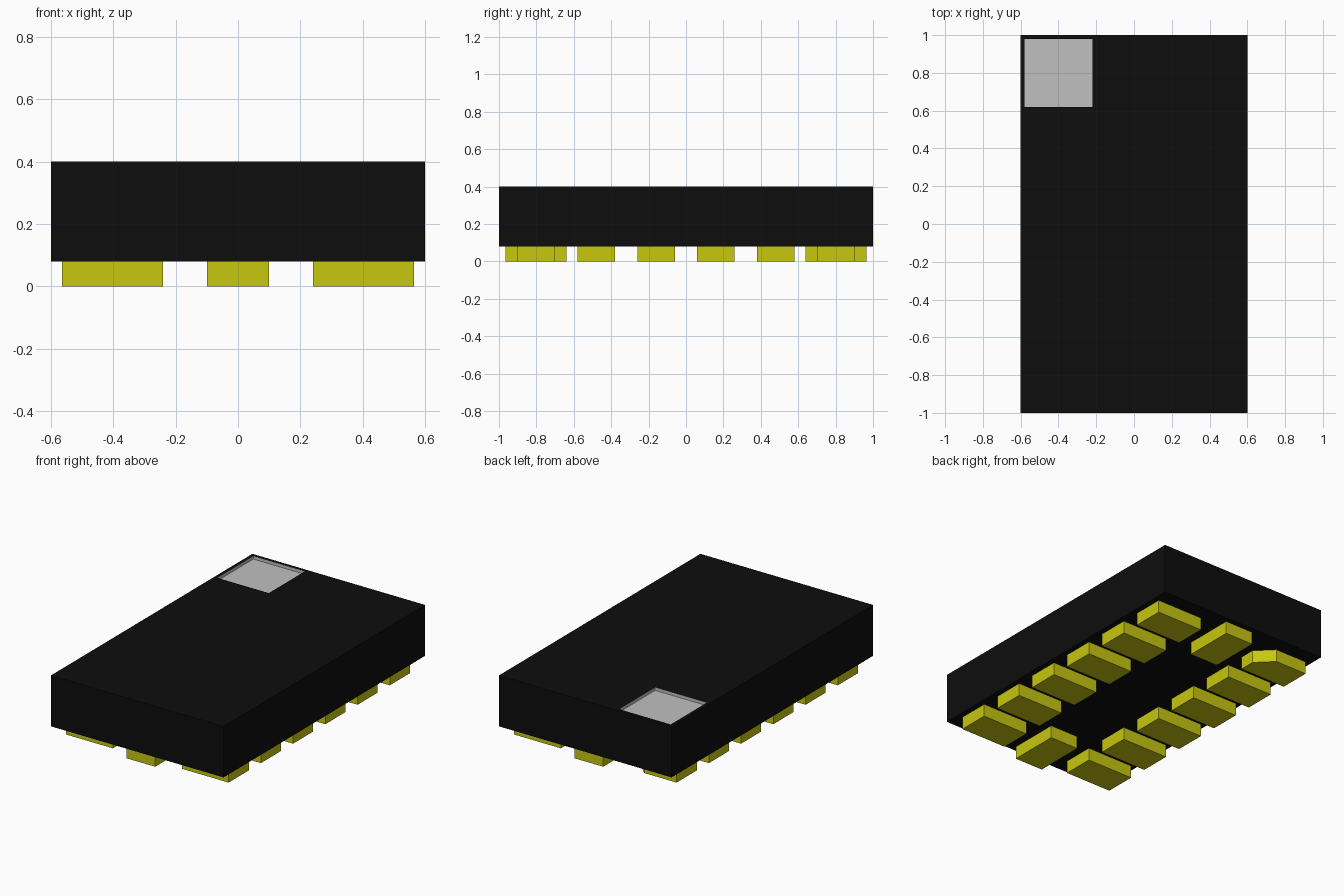
import bpy, bmesh

old = bpy.data.objects.get("Cube")
if old:
    bpy.data.objects.remove(old, do_unlink=True)


def make_material(name, rgb):
    mat = bpy.data.materials.new(name)
    mat.use_nodes = True
    mat.diffuse_color = (*rgb, 1)
    bsdf = next(n for n in mat.node_tree.nodes if n.type == "BSDF_PRINCIPLED")
    bsdf.inputs["Base Color"].default_value = (*rgb, 1)
    return mat


BLACK = make_material("black plastic", (0.004, 0.004, 0.004))
GREY = make_material("light grey mark", (0.53, 0.53, 0.53))
GOLD = make_material("yellow contact", (0.57, 0.57, 0.005))


def finish(name, bm, *mats):
    bmesh.ops.recalc_face_normals(bm, faces=bm.faces[:])
    mesh = bpy.data.meshes.new(name)
    bm.to_mesh(mesh)
    bm.free()
    for mat in mats:
        mesh.materials.append(mat)
    obj = bpy.data.objects.new(name, mesh)
    bpy.context.scene.collection.objects.link(obj)
    return obj


def box(x0, x1, y0, y1, z0, z1):
    bm = bmesh.new()
    bmesh.ops.create_cube(bm, size=1)
    for v in bm.verts:
        v.co.x = x1 if v.co.x > 0 else x0
        v.co.y = y1 if v.co.y > 0 else y0
        v.co.z = z1 if v.co.z > 0 else z0
    return bm


# Body: block with a shallow square orientation pocket in the top corner
TOP, POCKET_DEPTH = 0.4, 0.02
bm = box(-0.6, 0.6, -1, 1, 0.08, TOP)
top = max(bm.faces, key=lambda f: f.calc_center_median().z)
bmesh.ops.inset_individual(bm, faces=[top], thickness=0.1)
for v in top.verts:
    v.co.x = -0.22 if v.co.x > 0 else -0.58
    v.co.y = 0.98 if v.co.y > 0 else 0.62
floor = bmesh.ops.extrude_discrete_faces(bm, faces=[top])["faces"][0]
for v in floor.verts:
    v.co.z = TOP - POCKET_DEPTH
    for f in v.link_faces:
        f.material_index = 1
finish("body", bm, BLACK, GREY)

# Contacts: six along each long side, the first one with a cut inner corner
PAD_H = 0.08
for side, sx in (("right", -1), ("left", 1)):
    for i in range(6):
        y = 0.8 - 0.32 * i
        x0, x1 = sorted((sx * 0.24, sx * 0.565))
        bm = box(x0, x1, y - 0.1, y + 0.1, 0, PAD_H)
        if sx < 0 and i == 0:
            edge = [e for e in bm.edges
                    if all(v.co.x > -0.3 and v.co.y > y for v in e.verts)]
            bmesh.ops.bevel(bm, geom=edge, offset=0.1, segments=1,
                            affect="EDGES", profile=0.5)
        finish(f"{side}_contact_{i + 1}", bm, GOLD)

# One contact at each short end
for end, sy in (("front", -1), ("back", 1)):
    y0, y1 = sorted((sy * 0.64, sy * 0.965))
    finish(f"{end}_contact", box(-0.1, 0.1, y0, y1, 0, PAD_H), GOLD)
